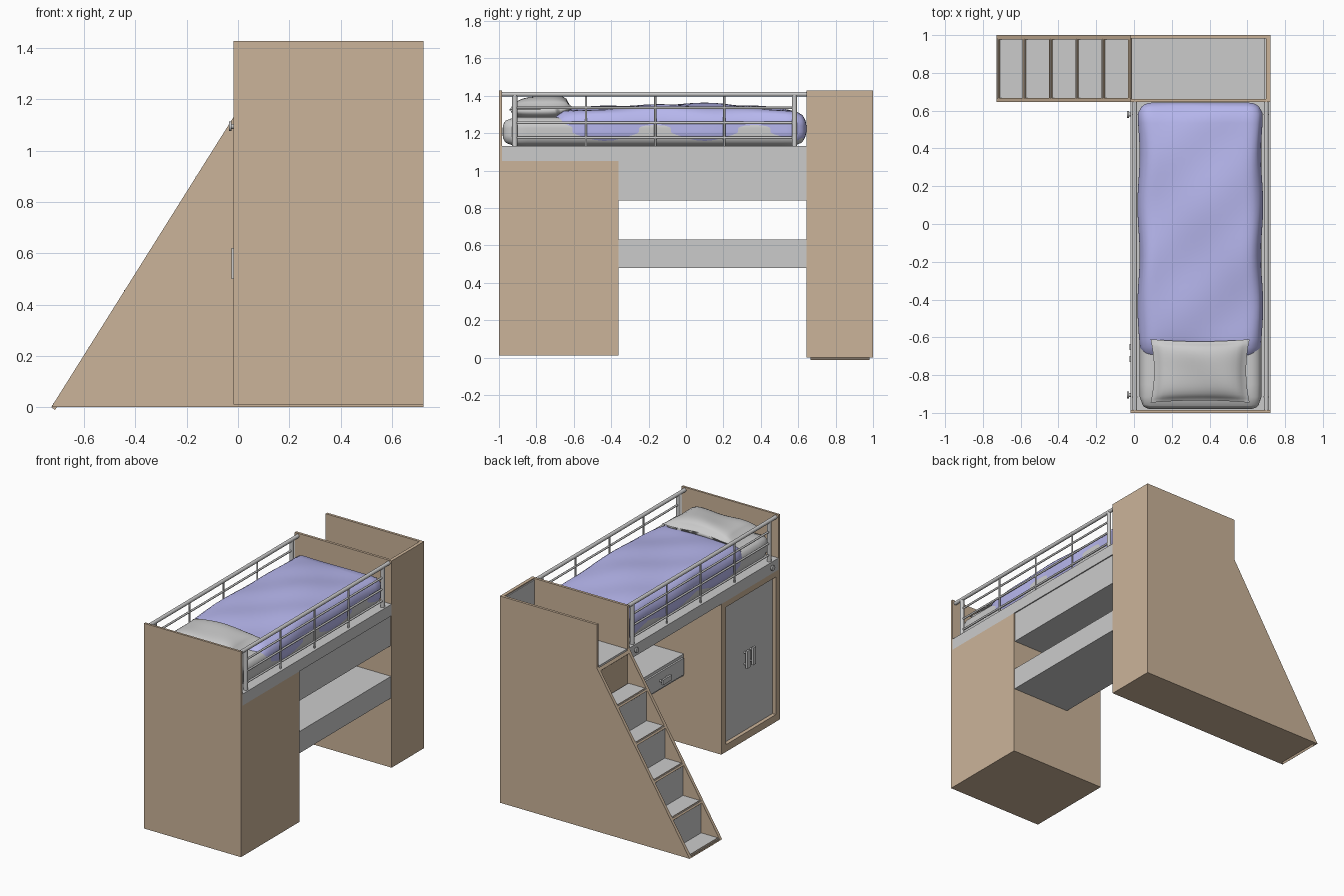
import bpy, bmesh, math
from mathutils import Vector

if "Cube" in bpy.data.objects:
    bpy.data.objects.remove(bpy.data.objects["Cube"])


def material(name, rgb):
    m = bpy.data.materials.new(name)
    m.diffuse_color = (*rgb, 1)
    m.use_nodes = True
    m.node_tree.nodes["Principled BSDF"].inputs["Base Color"].default_value = m.diffuse_color
    return m


WOOD = material("wood", (0.60, 0.455, 0.32))
LILAC = material("lilac", (0.47, 0.47, 0.85))


def finish(name, bm, mat=None, smooth=False):
    bmesh.ops.recalc_face_normals(bm, faces=bm.faces)
    me = bpy.data.meshes.new(name)
    bm.to_mesh(me)
    bm.free()
    ob = bpy.data.objects.new(name, me)
    bpy.context.collection.objects.link(ob)
    if mat:
        me.materials.append(mat)
    if smooth:
        for p in me.polygons:
            p.use_smooth = True
    return ob


def box(name, x, y, z, mat=None):
    bm = bmesh.new()
    bmesh.ops.create_cube(bm, size=1)
    for v in bm.verts:
        v.co = [(r[0] + r[1]) / 2 + c * (r[1] - r[0]) for c, r in zip(v.co, (x, y, z))]
    return finish(name, bm, mat)


def prism(name, pts, y0, y1, mat=None):
    # x-z outline extruded along y
    bm = bmesh.new()
    f = bm.faces.new([bm.verts.new((x, y0, z)) for x, z in pts])
    g = bmesh.ops.extrude_face_region(bm, geom=[f])
    bmesh.ops.translate(bm, vec=(0, y1 - y0, 0),
                        verts=[e for e in g["geom"] if isinstance(e, bmesh.types.BMVert)])
    return finish(name, bm, mat)


def tube(name, a, b, r, n=12):
    a, b = Vector(a), Vector(b)
    bm = bmesh.new()
    bmesh.ops.create_cone(bm, cap_ends=True, segments=n, radius1=r, radius2=r, depth=(b - a).length)
    rot = (b - a).to_track_quat('Z', 'Y')
    for v in bm.verts:
        v.co = (a + b) / 2 + rot @ v.co
    ob = finish(name, bm)
    for p in ob.data.polygons:
        p.use_smooth = len(p.vertices) == 4
    return ob


def soft(name, lo, hi, r, warp=None, mat=None, cuts=24):
    # rounded cushion block; warp(u, v, w, co) reshapes it
    c, h = (Vector(lo) + Vector(hi)) / 2, (Vector(hi) - Vector(lo)) / 2
    bm = bmesh.new()
    bmesh.ops.create_cube(bm, size=2)
    bmesh.ops.subdivide_edges(bm, edges=bm.edges[:], cuts=cuts, use_grid_fill=True)
    for v in bm.verts:
        u = v.co.copy()
        p = Vector([u[i] * h[i] for i in range(3)])
        q = Vector([max(-(h[i] - r), min(h[i] - r, p[i])) for i in range(3)])
        p = c + q + (p - q).normalized() * r
        v.co = warp(u, p) if warp else p
    return finish(name, bm, mat, True)


X0, X1 = -0.018, 0.723

# headboard and bed base
box("headboard", (X0, X1), (-1, -0.985), (0.01, 1.428), WOOD)
box("bed_base", (X0, X1), (-0.985, 0.645), (1.05, 1.13))

# wardrobe with recessed doors
WY0, WY1 = -0.985, -0.36
box("wardrobe_body", (0.02, X1), (WY0, WY1), (0.01, 1.05), WOOD)
box("wardrobe_frame_top", (X0, 0.02), (WY0, WY1), (1.01, 1.05), WOOD)
box("wardrobe_frame_bottom", (X0, 0.02), (WY0, WY1), (0.01, 0.06), WOOD)
for i, (a, b) in enumerate(((-0.985, -0.955), (-0.41, WY1))):
    box(f"wardrobe_frame_side_{i}", (X0, 0.02), (a, b), (0.06, 1.01), WOOD)
for i, (a, b) in enumerate(((-0.955, -0.684), (-0.681, -0.41))):
    box(f"wardrobe_door_{i}", (0.008, 0.02), (a, b), (0.06, 1.01))
for i, y in enumerate((-0.715, -0.65)):
    box(f"door_handle_{i}", (-0.025, -0.012), (y - 0.016, y + 0.016), (0.50, 0.62))
    for z in (0.52, 0.60):
        tube(f"door_handle_stem_{i}", (-0.015, y, z), (0.01, y, z), 0.007)

# overhead cabinet, desk and drawer
box("overhead_cabinet", (0.45, 0.715), (WY1, 0.645), (0.84, 1.05))
box("desk", (0.27, 0.718), (WY1, 0.645), (0.48, 0.63))
box("drawer_front", (0.258, 0.27), (-0.345, 0.63), (0.495, 0.61))
for y in (-0.12, 0.40):
    box("drawer_handle", (0.225, 0.238), (y - 0.05, y + 0.05), (0.535, 0.57))
    for d in (-0.035, 0.035):
        tube("drawer_handle_stem", (0.235, y + d, 0.552), (0.26, y + d, 0.552), 0.007)

# tower with walled landing above the stairs
TY0, TY1 = 0.645, 1.0
box("tower_body", (X0, X1), (TY0, TY1), (0, 1.115), WOOD)
box("landing_floor", (X0 + 0.005, 0.70), (TY0 + 0.015, TY1 - 0.015), (1.11, 1.13))
for n, a, b in (("inner", TY0, TY0 + 0.018), ("outer", TY1 - 0.018, TY1)):
    box(f"tower_wall_{n}", (X0, X1), (a, b), (1.115, 1.428), WOOD)
box("tower_wall_end", (0.70, X1), (TY0 + 0.018, TY1 - 0.018), (1.115, 1.428), WOOD)
box("tower_wall_lining", (0.692, 0.70), (TY0 + 0.018, TY1 - 0.018), (1.13, 1.42))

# staircase: triangular sides, grey steps, wooden nosing bars
SX, SZ = -0.728, 1.13


def slope(x):
    return SZ * (x - SX) / (X0 - SX)


for n, a, b in (("inner", TY0, TY0 + 0.022), ("outer", TY1 - 0.022, TY1)):
    prism(f"stair_side_{n}", [(SX, 0), (X0, 0), (X0, SZ)], a, b, WOOD)
edges = [-0.722 + 0.139 * i for i in range(6)]
profile = [(edges[0], 0.002)]
for a, b in zip(edges, edges[1:]):
    profile += [(a, slope(a) + 0.004), (b, slope(a) + 0.004)]
profile += [(edges[5], 0.002)]
prism("steps", profile, TY0 + 0.02, TY1 - 0.02)
for i, x in enumerate(edges):
    a, b = max(x - 0.006, SX), min(x + 0.006, X0)
    prism(f"stair_bar_{i}", [(a, slope(a)), (b, slope(b)), (b + 0.014, slope(b) - 0.012),
                             (a + 0.014, slope(a) - 0.012)], TY0 + 0.02, TY1 - 0.02, WOOD)
box("stair_bottom", (SX + 0.002, X0), (TY0 + 0.02, TY1 - 0.02), (0, 0.008), WOOD)

# guard rails on both sides
for side, x in (("left", 0.004), ("right", 0.70)):
    tube(f"guard_top_{side}", (x, -0.985, 1.408), (x, 0.645, 1.408), 0.013)
    for y in (-0.915, 0.58):
        tube(f"guard_post_{side}", (x, y, 1.12), (x, y, 1.405), 0.014)
    for y in (-0.535, -0.165, 0.205):
        tube(f"guard_upright_{side}", (x, y, 1.12), (x, y, 1.405), 0.006, 8)
    for z in (1.175, 1.255, 1.335):
        tube(f"guard_bar_{side}", (x, -0.915, z), (x, 0.58, z), 0.007, 8)

# bolts on the bed side
for y in (-0.905, 0.58):
    tube("bolt_shaft", (-0.028, y, 1.095), (-0.01, y, 1.095), 0.010)
    tube("bolt_head", (-0.036, y, 1.095), (-0.026, y, 1.095), 0.018, 16)

# bedding
soft("mattress", (0.03, -0.98, 1.13), (0.675, 0.635, 1.285), 0.06)


def duvet_warp(u, p):
    top = max(0, u.z)
    crown = 0.04 * (1 - u.y ** 2) * (1 - 0.5 * u.x ** 2)
    p.z += top * (crown + 0.006 * math.sin(5 * u.y + 3 * u.x) + 0.004 * math.sin(9 * u.y - 4 * u.x))
    p.x += 0.006 * u.x * math.sin(8 * u.y)
    return p


soft("duvet", (0.024, -0.71, 1.132), (0.678, 0.643, 1.315), 0.075, duvet_warp, LILAC)


def pillow_warp(u, p):
    t = max(0, (1 - u.x ** 4) * (1 - u.y ** 4)) ** 0.6
    x = 0.35 + 0.262 * u.x * (1 - 0.07 * (1 - u.y ** 2))
    y = -0.778 + 0.168 * u.y * (1 - 0.07 * (1 - u.x ** 2))
    z = 1.332 + 0.062 * u.z * t + 0.012 * u.y + 0.006 * math.sin(4 * u.x + 2 * u.y)
    return Vector((x, y, z))


soft("pillow", (0.09, -0.95, 1.27), (0.61, -0.61, 1.40), 0.05, pillow_warp, None, 16)
